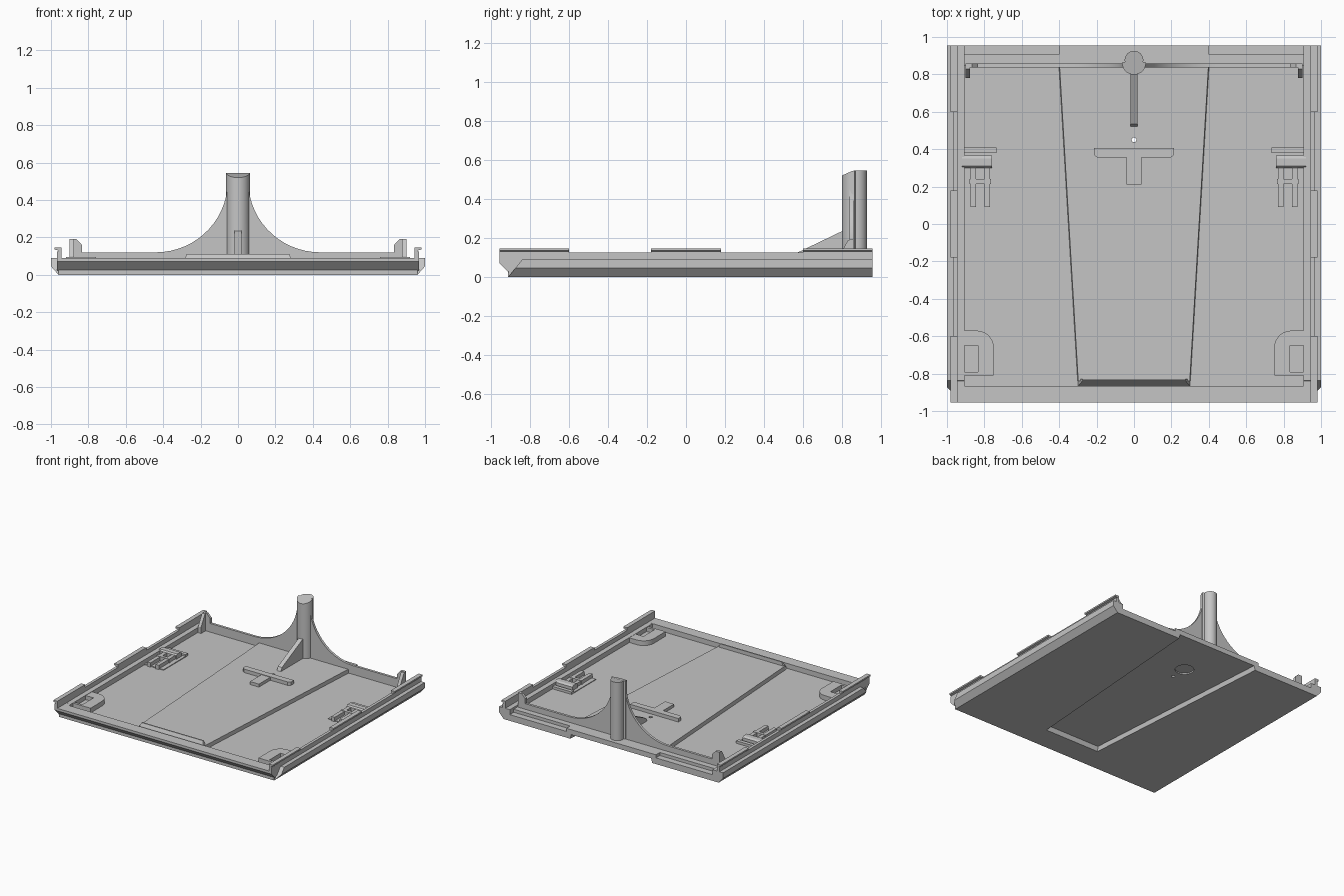
import bpy, bmesh, math

if "Cube" in bpy.data.objects:
    bpy.data.objects.remove(bpy.data.objects["Cube"])

grey = bpy.data.materials.new("plain_grey")
grey.diffuse_color = (0.56, 0.56, 0.56, 1)
grey.use_nodes = True
grey.node_tree.nodes["Principled BSDF"].inputs["Base Color"].default_value = grey.diffuse_color


def loft(name, lower, upper, smooth=False):
    """Closed solid between two matching loops of 3D points."""
    bm = bmesh.new()
    a = [bm.verts.new(p) for p in lower]
    b = [bm.verts.new(p) for p in upper]
    n = len(a)
    bm.faces.new(a[::-1])
    bm.faces.new(b)
    for i in range(n):
        j = (i + 1) % n
        bm.faces.new((a[i], a[j], b[j], b[i]))
    bmesh.ops.recalc_face_normals(bm, faces=bm.faces)
    me = bpy.data.meshes.new(name)
    bm.to_mesh(me)
    bm.free()
    me.materials.append(grey)
    ob = bpy.data.objects.new(name, me)
    bpy.context.collection.objects.link(ob)
    if smooth:
        bpy.ops.object.select_all(action='DESELECT')
        bpy.context.view_layer.objects.active = ob
        ob.select_set(True)
        bpy.ops.object.shade_smooth_by_angle(angle=math.radians(30))
    return ob


def prism(name, pts, axis, lo, hi, smooth=False):
    """Extrude a 2D profile along x (y,z), y (x,z) or z (x,y)."""
    put = {'x': lambda p, t: (t, p[0], p[1]),
           'y': lambda p, t: (p[0], t, p[1]),
           'z': lambda p, t: (p[0], p[1], t)}[axis]
    return loft(name, [put(p, lo) for p in pts], [put(p, hi) for p in pts], smooth)


def box(name, x0, x1, y0, y1, z0, z1):
    return prism(name, [(x0, y0), (x1, y0), (x1, y1), (x0, y1)], 'z', z0, z1)


def circle(cx, cy, r, a0=0, a1=360, n=24):
    full = a1 - a0 == 360
    k = n if full else n - 1
    return [(cx + r * math.cos(math.radians(a0 + (a1 - a0) * i / k)),
             cy + r * math.sin(math.radians(a0 + (a1 - a0) * i / k))) for i in range(n)]


def cut(ob, cutter):
    m = ob.modifiers.new("cut", 'BOOLEAN')
    m.operation, m.solver, m.object = 'DIFFERENCE', 'EXACT', cutter
    bpy.context.view_layer.objects.active = ob
    bpy.ops.object.modifier_apply(modifier=m.name)
    bpy.data.objects.remove(cutter)


def taper(w0, w1, y0, y1, z):
    """Symmetric tapered loop, half width w0 at y0 and w1 at y1."""
    return [(-w0, y0, z), (w0, y0, z), (w1, y1, z), (-w1, y1, z)]


# tray with sunken floor, underside channel, back steps and small holes
FLOOR, LEDGE, DECK = 0.05, 0.075, 0.08
slab = box("tray", -0.96, 0.96, -0.91, 0.955, 0, LEDGE)
cut(slab, box("cutter", -0.905, 0.905, -0.865, 0.848, FLOOR, 0.2))
cut(slab, loft("cutter", taper(0.25, 0.375, -0.72, 1.0, -0.02),
               taper(0.24, 0.36, -0.70, 1.0, 0.035)))
for s in (-1, 1):
    x0, x1 = sorted((s * 0.40, s * 0.905))
    cut(slab, box("cutter", x0, x1, 0.905, 1.0, 0.05, 0.2))
cut(slab, prism("cutter", circle(0, 0.58, 0.07), 'z', -0.1, 0.045))
cut(slab, prism("cutter", circle(0, 0.45, 0.013, n=12), 'z', -0.1, 0.3))

# raised tapered deck over the channel, with a ridge at its front end
deck = loft("centre_deck", taper(0.302, 0.402, -0.84, 0.845, 0.045),
            taper(0.298, 0.398, -0.84, 0.845, DECK))
cut(deck, prism("cutter", circle(0, 0.45, 0.013, n=12), 'z', -0.1, 0.3))
loft("deck_ridge", taper(0.30, 0.30, -0.868, -0.828, 0.045),
     taper(0.275, 0.275, -0.838, -0.828, 0.11))

# front rail with undercut
prism("front_rail", [(-0.905, 0.022), (-0.91, 0.025), (-0.955, 0.07), (-0.955, 0.09),
                     (-0.865, 0.09), (-0.865, 0.065), (-0.905, 0.065)], 'x', -0.968, 0.968)

# mirrored side parts
for s, side in ((-1, "left"), (1, "right")):
    def sbox(name, x0, x1, *rest):
        a, b = sorted((s * x0, s * x1))
        return box(side + "_" + name, a, b, *rest)

    # chamfered flange with sloping front end
    prof = [(0.96, 0), (1.0, 0.045), (1.0, 0.09), (0.905, 0.09), (0.905, 0.07), (0.96, 0.07)]
    loft(side + "_flange", [(s * x, -0.91 + 0.8 * z, z) for x, z in prof],
         [(s * x, 0.955, z) for x, z in prof])
    sbox("front_corner", 0.905, 0.966, -0.907, -0.83, 0.03, 0.0895)
    sbox("rail", 0.945, 0.968, -0.955, 0.955, 0.085, 0.125)

    # hooked lip segments
    lip = [(0.945, 0.12), (0.962, 0.12), (0.962, 0.13), (0.98, 0.135),
           (0.98, 0.147), (0.945, 0.147)]
    for i, (y0, y1) in enumerate(((-0.955, -0.60), (-0.18, 0.18), (0.60, 0.955))):
        prism(f"{side}_lip_{i}", [(s * x, z) for x, z in lip], 'y', y0, y1)

    # front corner pad with pocket
    outline = [(0.92, -0.81), (0.75, -0.81)]
    outline += circle(0.84, -0.66, 0.09, 180, 90, 8) + [(0.92, -0.57)]
    pad = prism(side + "_corner_pad", [(s * x, y) for x, y in outline], 'z', 0.045, 0.088, True)
    a, b = sorted((s * 0.835, s * 0.905))
    cut(pad, box("cutter", a, b, -0.79, -0.65, 0.055, 0.2))

    # back corner stop: chamfered plate and sloped brace
    stop = [(0.90, 0.045), (0.90, 0.192), (0.865, 0.192), (0.835, 0.16), (0.835, 0.045)]
    prism(side + "_corner_stop", [(s * x, z) for x, z in stop], 'y', 0.838, 0.858)
    a, b = sorted((s * 0.876, s * 0.902))
    prism(side + "_stop_brace", [(0.78, 0.045), (0.78, 0.10), (0.83, 0.19),
                                 (0.845, 0.19), (0.845, 0.045)], 'x', a, b)

    # side latch
    sbox("latch_base", 0.735, 0.91, 0.10, 0.395, 0.045, 0.056)
    sbox("latch_back", 0.735, 0.92, 0.38, 0.41, 0.045, 0.07)
    a, b = sorted((s * 0.76, s * 0.92))
    prism(side + "_latch_bar", [(0.30, 0.05), (0.30, 0.085), (0.31, 0.095),
                                (0.35, 0.095), (0.365, 0.085), (0.365, 0.05)], 'x', a, b)
    for i, x in enumerate((0.77, 0.845)):
        sbox(f"latch_leg_{i}", x, x + 0.03, 0.09, 0.30, 0.05, 0.085)
    sbox("latch_cross", 0.765, 0.88, 0.215, 0.24, 0.05, 0.088)

# back wall sweeping up to the post in two concave curves
arc = [(0.44 - 0.385 * math.cos(math.radians(t)), 0.50 - 0.38 * math.sin(math.radians(t)))
       for t in range(90, -1, -6)]
wall = [(-0.9, 0.045), (0.9, 0.045), (0.9, 0.12)] + arc
wall += [(-x, z) for x, z in arc[::-1]] + [(-0.9, 0.12)]
prism("back_wall", wall, 'y', 0.838, 0.858, True)

# keyhole post with slanted front top
ring = circle(0, 0.862, 0.064, 180, 360, 15) + circle(0, 0.876, 0.05, -10, 190, 17)
loft("post", [(x, y, 0.07) for x, y in ring],
     [(x, y, 0.545 - max(0, 0.855 - y) * 0.45) for x, y in ring], True)

# gusset in front of the post
prism("post_gusset", [(0.515, 0.07), (0.535, 0.108), (0.82, 0.245), (0.82, 0.07)],
      'x', -0.018, 0.018)

# tee shaped stop on the deck
prism("tee_bar", [(-0.215, 0.405), (-0.215, 0.37), (-0.195, 0.355), (0.195, 0.355),
                  (0.215, 0.37), (0.215, 0.405)], 'z', 0.07, 0.108)
box("tee_stem", -0.04, 0.04, 0.21, 0.36, 0.07, 0.104)
